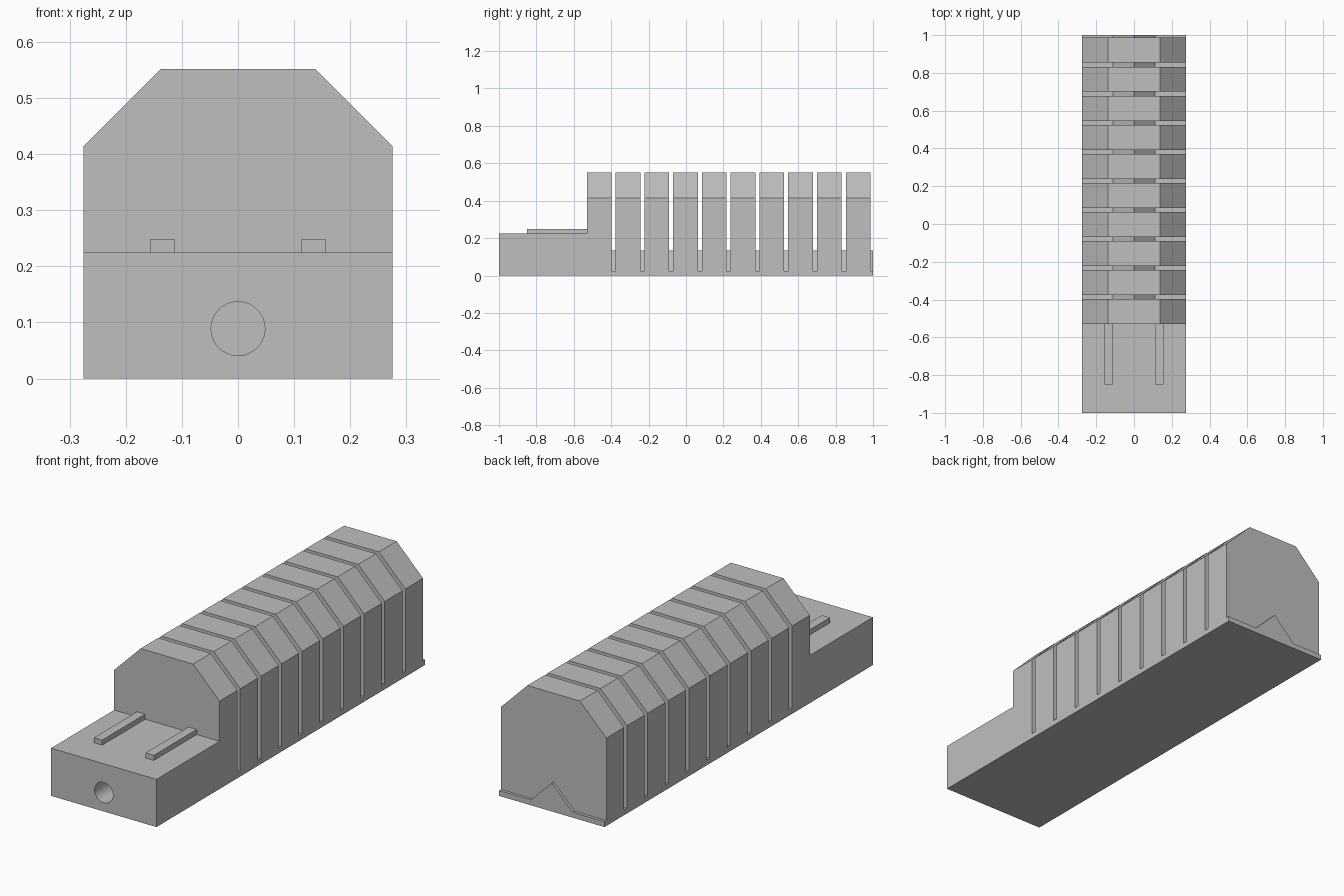
import bpy
import bmesh
import math

if "Cube" in bpy.data.objects:
    bpy.data.objects.remove(bpy.data.objects["Cube"])

grey = bpy.data.materials.new("plain_grey")
grey.diffuse_color = (0.52, 0.52, 0.52, 1)
grey.use_nodes = True
grey.node_tree.nodes["Principled BSDF"].inputs["Base Color"].default_value = grey.diffuse_color

HALF = 0.275        # half width of the body
STEP_Y = -0.53      # where the tall ribbed part starts
PITCH, RIB = 0.1538, 0.132


def prism(bm, profile, y0, y1):
    """Extrude an (x, z) profile from y0 to y1 as a closed solid."""
    face = bm.faces.new([bm.verts.new((x, y0, z)) for x, z in profile])
    moved = bmesh.ops.extrude_face_region(bm, geom=[face])["geom"]
    verts = [v for v in moved if isinstance(v, bmesh.types.BMVert)]
    bmesh.ops.translate(bm, verts=verts, vec=(0, y1 - y0, 0))


def box_profile(x0, x1, z0, z1):
    return [(x0, z0), (x1, z0), (x1, z1), (x0, z1)]


def finish(bm, name):
    bmesh.ops.recalc_face_normals(bm, faces=bm.faces[:])
    mesh = bpy.data.meshes.new(name)
    bm.to_mesh(mesh)
    bm.free()
    mesh.materials.append(grey)
    obj = bpy.data.objects.new(name, mesh)
    bpy.context.collection.objects.link(obj)
    return obj


# Long body with chamfered top
bm = bmesh.new()
prism(bm, [(-HALF, 0), (HALF, 0), (HALF, 0.414), (0.137, 0.552),
           (-0.137, 0.552), (-HALF, 0.414)], -1, 1)
body = finish(bm, "ribbed_body")

# Cutter: front step, slots that leave a floor with a triangular ridge, round bore
bm = bmesh.new()
prism(bm, box_profile(-0.5, 0.5, 0.225, 0.8), -1.2, STEP_Y)
slot = [(-0.5, 0.025), (-0.11, 0.025), (0, 0.134), (0.11, 0.025),
        (0.5, 0.025), (0.5, 0.8), (-0.5, 0.8)]
for i in range(10):
    start = STEP_Y + i * PITCH + RIB
    end = STEP_Y + (i + 1) * PITCH if i < 9 else 1.2
    prism(bm, slot, start, end)
circle = [(0.048 * math.cos(a), 0.089 + 0.048 * math.sin(a))
          for a in (math.tau * i / 40 for i in range(40))]
prism(bm, circle, -1.2, -0.6)
cutter = finish(bm, "body_cutter")
cutter.hide_render = True

# Carve the body
cut = body.modifiers.new("carve", 'BOOLEAN')
cut.operation = 'DIFFERENCE'
cut.solver = 'EXACT'
cut.object = cutter
bpy.context.view_layer.objects.active = body
body.select_set(True)
bpy.ops.object.modifier_apply(modifier=cut.name)
bpy.data.objects.remove(cutter)
bpy.ops.object.shade_smooth_by_angle(angle=math.radians(30))

# Guide rails on the front step
for side, name in ((-1, "left_rail"), (1, "right_rail")):
    bm = bmesh.new()
    x0, x1 = sorted((side * 0.113, side * 0.156))
    prism(bm, box_profile(x0, x1, 0.225, 0.249), -0.85, STEP_Y)
    finish(bm, name)
